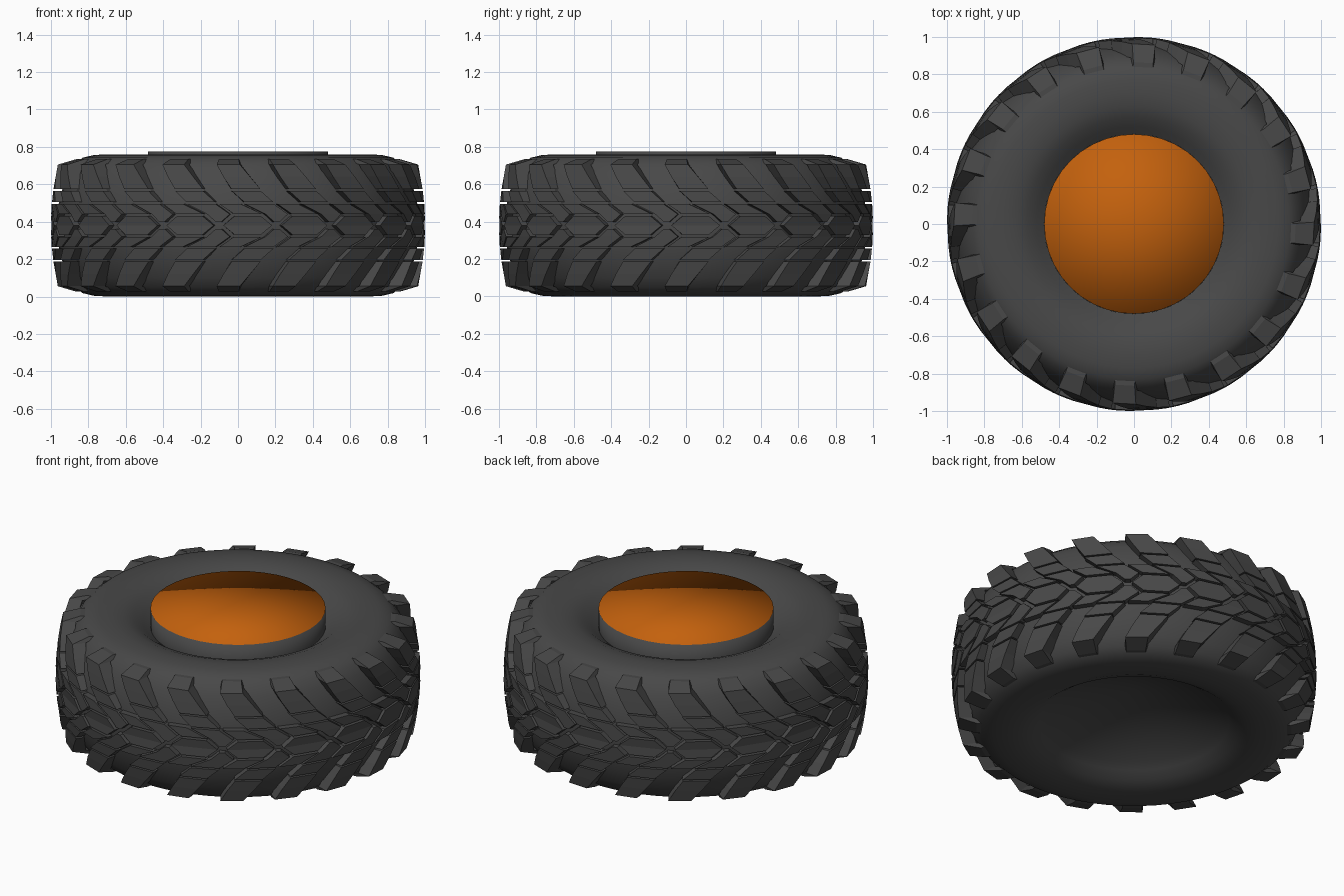
import bpy, bmesh, math

if "Cube" in bpy.data.objects:
    bpy.data.objects.remove(bpy.data.objects["Cube"])

MID = 0.38      # height of the tread centre line
PITCH = 18      # degrees per tread repeat
COUNT = 20
SEG = 60

grey = bpy.data.materials.new("rubber")
grey.diffuse_color = (0.065, 0.065, 0.065, 1)
grey.use_nodes = True
grey.node_tree.nodes["Principled BSDF"].inputs["Base Color"].default_value = grey.diffuse_color
orange = bpy.data.materials.new("orange_fill")
orange.diffuse_color = (0.55, 0.12, 0.004, 1)
orange.use_nodes = True
orange.node_tree.nodes["Principled BSDF"].inputs["Base Color"].default_value = orange.diffuse_color


def finish(bm, name, mats, smooth):
    bmesh.ops.recalc_face_normals(bm, faces=bm.faces)
    mesh = bpy.data.meshes.new(name)
    bm.to_mesh(mesh)
    bm.free()
    for m in mats:
        mesh.materials.append(m)
    for p in mesh.polygons:
        p.use_smooth = smooth
    ob = bpy.data.objects.new(name, mesh)
    bpy.context.collection.objects.link(ob)
    return ob


def revolve(name, profile, mats, segments=SEG):
    """Spin (radius, z) points about z; radius 0 makes a pole."""
    bm = bmesh.new()
    rings = []
    for r, z in profile:
        if r == 0:
            rings.append([bm.verts.new((0, 0, z))] * segments)
        else:
            rings.append([bm.verts.new((r * math.cos(2 * math.pi * i / segments),
                                        r * math.sin(2 * math.pi * i / segments), z))
                          for i in range(segments)])
    for a, b in zip(rings, rings[1:]):
        for i in range(segments):
            j = (i + 1) % segments
            quad = list(dict.fromkeys((a[i], a[j], b[j], b[i])))
            face = bm.faces.new(quad)
            if len(mats) > 1 and b[0] is b[1]:
                face.material_index = 1
    return finish(bm, name, mats, True)


# Carcass: dished side walls, rounded shoulders, closed conical underside
half = [(0.965, 0.0), (0.962, 0.1), (0.937, 0.2), (0.905, 0.28), (0.87, 0.33),
        (0.83, 0.362), (0.77, 0.376), (0.70, 0.38), (0.63, 0.373),
        (0.57, 0.350), (0.52, 0.315), (0.48, 0.285)]
profile = [(0, 0.27)] + [(r, MID - h) for r, h in reversed(half)]
profile += [(r, MID + h) for r, h in half[1:]]
revolve("tyre_carcass", profile, [grey])

# Inner lip with the flat orange fill, softly shaded over the rim
revolve("centre_fill", [(0.48, 0.65), (0.48, 0.775), (0, 0.775)], [grey, orange], 40)


def crown(h):
    return 1.0 - 0.35 * h * h


def point(bm, u, h, r):
    a = math.radians(u - 90)
    return bm.verts.new((r * math.cos(a), r * math.sin(a), MID + h))


def block(bm, rows, shift, side):
    """Raised block from rows of (left, right, height[, radius])."""
    top, base = [], []
    for row in rows:
        l, r, h = row[:3]
        rad = row[3] if len(row) > 3 else crown(h)
        h *= side
        l, r = l + shift, r + shift
        top.append((point(bm, l, h, rad), point(bm, r, h, rad)))
        base.append((point(bm, l - 0.4, h, rad - 0.075), point(bm, r + 0.4, h, rad - 0.075)))
    for k in range(len(rows) - 1):
        (a, b), (d, c) = top[k], top[k + 1]
        (e, f), (i, g) = base[k], base[k + 1]
        bm.faces.new((a, b, c, d))
        bm.faces.new((e, i, g, f))
        bm.faces.new((a, d, i, e))
        bm.faces.new((b, f, g, c))
    for k in (0, -1):
        bm.faces.new((top[k][0], top[k][1], base[k][1], base[k][0]))


HEX = [(-4, 4, -0.05), (-7.5, 7.5, 0), (-4, 4, 0.05)]
INNER = [(8.2, 9.8, 0.018), (5.5, 12.5, 0.06), (-1, 8, 0.115)]
FILLER = [(-4.3, 4.3, 0.062), (-8.8, -2.3, 0.115)]
MIDDLE = [(-1, 8, 0.124), (-5, 4, 0.185)]
SHOULDER = [(-5, 4, 0.194), (-7.6, 0.8, 0.26), (-9.8, -2.4, 0.325),
            (-9.8, -2.8, 0.354, 0.865)]

# Tread: central hexagons plus mirrored slanted blocks
parts = {"centre_tread": ([HEX], (1,)),
         "inner_tread": ([INNER, FILLER, MIDDLE], (1, -1)),
         "shoulder_lugs": ([SHOULDER], (1, -1))}
for name, (shapes, sides) in parts.items():
    bm = bmesh.new()
    for n in range(COUNT):
        for side in sides:
            for rows in shapes:
                block(bm, rows, 3 + n * PITCH, side)
    finish(bm, name, [grey], False)
